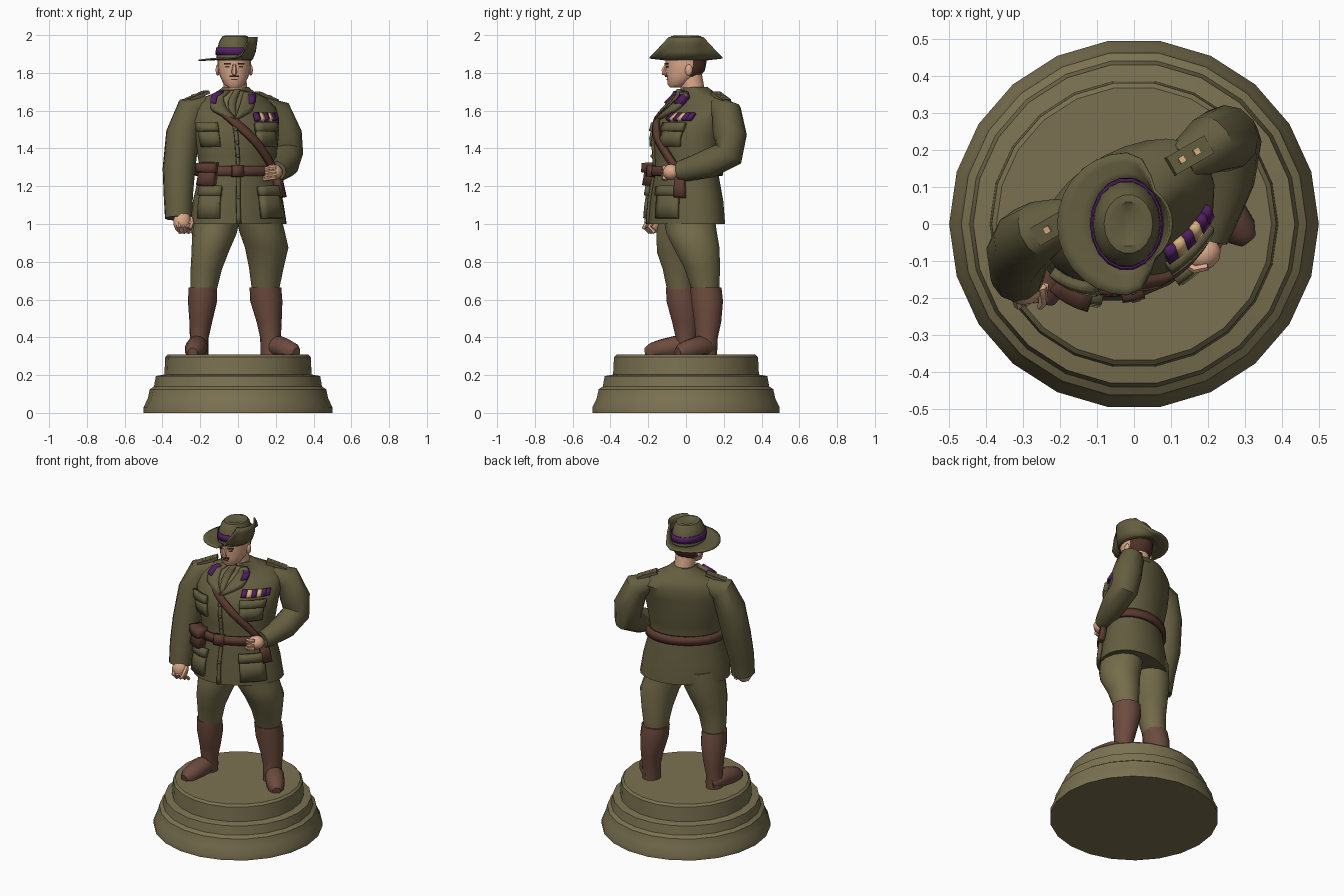
import bpy, bmesh
from math import sin, cos, radians, pi
from mathutils import Vector, Matrix

if "Cube" in bpy.data.objects:
    bpy.data.objects.remove(bpy.data.objects["Cube"])


def colour(name, r, g, b):
    m = bpy.data.materials.new(name)
    m.diffuse_color = [(c / 255) ** 2.2 for c in (r, g, b)] + [1]
    m.use_nodes = True
    m.node_tree.nodes["Principled BSDF"].inputs["Base Color"].default_value = m.diffuse_color
    return m


OLIVE = colour("jacket olive", 100, 94, 66)
BREECH = colour("breeches olive", 116, 108, 76)
STONE = colour("base olive", 122, 113, 82)
BOOT = colour("boot brown", 108, 76, 64)
LEATHER = colour("belt brown", 92, 62, 52)
SKIN = colour("skin", 220, 168, 138)
HAIR = colour("hair brown", 78, 52, 42)
PURPLE = colour("purple", 82, 36, 98)
TAN = colour("tan ribbon", 222, 180, 130)


def finish(name, bm, *mats, angle=40, solid=0):
    bmesh.ops.recalc_face_normals(bm, faces=bm.faces)
    me = bpy.data.meshes.new(name)
    bm.to_mesh(me)
    bm.free()
    for m in mats:
        me.materials.append(m)
    me.shade_smooth()
    me.set_sharp_from_angle(angle=radians(angle))
    ob = bpy.data.objects.new(name, me)
    bpy.context.collection.objects.link(ob)
    if solid:
        mod = ob.modifiers.new("thickness", 'SOLIDIFY')
        mod.thickness, mod.offset = solid, 0
    return ob


def skin_rings(bm, rings, caps=True):
    vs = [[bm.verts.new(p) for p in r] for r in rings]
    n = len(vs[0])
    for a, b in zip(vs, vs[1:]):
        for i in range(n):
            bm.faces.new((a[i], a[(i + 1) % n], b[(i + 1) % n], b[i]))
    if caps:
        bm.faces.new(vs[0])
        bm.faces.new(vs[-1])


def loft(name, rings, mat, n=16, rot=0, caps=True, **kw):
    """Stack of horizontal ellipses (z, x, y, half width, half depth)."""
    R = Matrix.Rotation(radians(rot), 3, 'Z')
    bm = bmesh.new()
    skin_rings(bm, [[R @ Vector((a * cos(2 * pi * i / n), b * sin(2 * pi * i / n), 0)) + Vector((x, y, z))
                     for i in range(n)] for z, x, y, a, b in rings], caps)
    return finish(name, bm, mat, **kw)


def limb(name, pts, mat, n=10, floor=None):
    """Round tube through (x, y, z, radius) points, optionally flattened at a floor."""
    P = [Vector(p[:3]) for p in pts]
    T = [(P[min(i + 1, len(P) - 1)] - P[max(i - 1, 0)]).normalized() for i in range(len(P))]
    q = Vector((0, 0, 1)).rotation_difference(T[0])
    rings = []
    for i, p in enumerate(P):
        if i:
            q = T[i - 1].rotation_difference(T[i]) @ q
        ring = [p + q @ Vector((cos(2 * pi * k / n), sin(2 * pi * k / n), 0)) * pts[i][3] for k in range(n)]
        if floor is not None:
            for v in ring:
                v.z = max(v.z, floor)
        rings.append(ring)
    bm = bmesh.new()
    skin_rings(bm, rings)
    return finish(name, bm, mat)


def ball(name, loc, size, mat, rot=0):
    bm = bmesh.new()
    M = Matrix.Translation(loc) @ Matrix.Rotation(radians(rot), 4, 'Z') @ Matrix.Diagonal((*size, 1))
    bmesh.ops.create_uvsphere(bm, u_segments=10, v_segments=7, radius=1, matrix=M)
    return finish(name, bm, mat)


def box(name, loc, size, mat, rz=0, ry=0):
    bm = bmesh.new()
    M = (Matrix.Translation(loc) @ Matrix.Rotation(radians(rz), 4, 'Z')
         @ Matrix.Rotation(radians(ry), 4, 'Y') @ Matrix.Diagonal((*size, 1)))
    bmesh.ops.create_cube(bm, size=1, matrix=M)
    return finish(name, bm, mat)


# Stepped round base
loft("base", [(0, 0, 0, .5, .5), (.03, 0, 0, .5, .5), (.075, 0, 0, .478, .478), (.125, 0, 0, .467, .467),
              (.14, 0, 0, .445, .445), (.195, 0, 0, .435, .435), (.203, 0, 0, .39, .39),
              (.295, 0, 0, .385, .385), (.308, 0, 0, .372, .372)], STONE, n=22)

# Belted jacket, turned toward the right
TURN, F = 28, -110    # body turn, and angle of the front seam on the ellipse
TORSO = [(1.0, .005, 0, .27, .188), (1.12, 0, 0, .255, .18), (1.25, 0, 0, .222, .16), (1.3, 0, 0, .215, .155),
         (1.36, -.005, .005, .222, .162), (1.46, -.01, .01, .24, .172), (1.55, -.015, .03, .25, .16),
         (1.62, -.02, .07, .24, .13), (1.67, -.02, .08, .18, .10), (1.70, -.012, .06, .10, .083),
         (1.725, -.012, .045, .07, .07)]
loft("jacket", TORSO, OLIVE, n=24, rot=TURN)


def on_torso(u, z, off):
    k = next((i for i in range(len(TORSO) - 2) if z <= TORSO[i + 1][0]), len(TORSO) - 2)
    lo, hi = TORSO[k], TORSO[k + 1]
    t = (z - lo[0]) / (hi[0] - lo[0])
    x, y, a, b = (lo[j] + (hi[j] - lo[j]) * t for j in range(1, 5))
    u = radians(u)
    return Matrix.Rotation(radians(TURN), 3, 'Z') @ Vector(((a + off) * cos(u), (b + off) * sin(u), 0)) + Vector((x, y, z))


def patch(name, corners, mat, thick=.012, nu=4, nv=3):
    """Plate hugging the jacket; corners are (angle, height) around a quad."""
    c = [Vector(p) for p in corners]
    bm = bmesh.new()
    g = [[bm.verts.new(on_torso(*(c[0].lerp(c[1], i / nu).lerp(c[3].lerp(c[2], i / nu), j / nv)), thick / 2))
          for i in range(nu + 1)] for j in range(nv + 1)]
    for j in range(nv):
        for i in range(nu):
            bm.faces.new((g[j][i], g[j][i + 1], g[j + 1][i + 1], g[j + 1][i]))
    return finish(name, bm, mat, solid=thick)


def panel(name, u0, u1, z0, z1, mat, thick=.012, nu=4, nv=2):
    return patch(name, [(u0, z0), (u1, z0), (u1, z1), (u0, z1)], mat, thick, nu, nv)


panel("front_placket", F - 3, F + 2, 1.0, 1.56, OLIVE, .012, 1, 14)
for u0, u1, side in ((-166, -133, "right"), (-83, -48, "left")):
    panel(side + "_chest_pocket", u0, u1, 1.41, 1.50, OLIVE, .018)
    panel(side + "_chest_flap", u0 - 1, u1 + 1, 1.49, 1.535, OLIVE, .028)
    panel(side + "_skirt_pocket", u0, u1, 1.03, 1.16, OLIVE, .022)
    panel(side + "_skirt_flap", u0 - 1, u1 + 1, 1.15, 1.20, OLIVE, .032)
for z in (1.14, 1.36, 1.43, 1.50):
    ball("button", on_torso(F, z, .014), (.009, .009, .009), OLIVE)

# Collar, lapels, shirt, tie and collar patches
patch("shirt_front", [(F - 2, 1.56), (F + 2, 1.56), (F + 30, 1.705), (F - 30, 1.705)], BREECH, .01, 4, 5)
patch("tie", [(F - 2, 1.56), (F + 2, 1.56), (F + 9, 1.715), (F - 9, 1.715)], OLIVE, .024, 2, 5)
for s, side in ((-1, "right"), (1, "left")):
    patch(side + "_lapel", [(F, 1.55), (F + s * 26, 1.60), (F + s * 42, 1.70), (F + s * 20, 1.70)], OLIVE, .028, 3, 5)
    patch(side + "_collar_patch", [(F + s * 22, 1.63), (F + s * 31, 1.635), (F + s * 40, 1.69), (F + s * 27, 1.69)],
          PURPLE, .042, 2, 3)

# Medal ribbons
for i in range(6):
    panel("ribbon", -83 + i * 7, -76 + i * 7, 1.55, 1.585, TAN if i in (1, 3) else PURPLE, .02, 1, 1)

# Belt, buckle, cross strap, holster and sword frog
panel("belt", 0, 360, 1.255, 1.305, LEATHER, .022, 28, 1)
panel("buckle", F - 10, F + 5, 1.25, 1.312, LEATHER, .04, 2, 1)
patch("cross_strap", [(-58, 1.29), (-50, 1.31), (-136, 1.68), (-146, 1.665)], LEATHER, .026, 1, 14)
panel("holster", -166, -142, 1.20, 1.30, LEATHER, .06)
panel("holster_flap", -168, -140, 1.27, 1.325, LEATHER, .075)
panel("sword_frog", -52, -38, 1.14, 1.26, LEATHER, .035)

# Sleeves and hands
limb("right_sleeve", [(-.17, .02, 1.63, .055), (-.25, -.015, 1.605, .08), (-.292, -.045, 1.48, .09),
                      (-.313, -.08, 1.29, .087), (-.316, -.12, 1.15, .078), (-.315, -.14, 1.03, .072)], OLIVE, 12)
limb("left_sleeve", [(.13, .165, 1.62, .055), (.205, .215, 1.59, .08), (.25, .232, 1.47, .09), (.262, .225, 1.37, .083),
                     (.25, .12, 1.32, .077), (.215, .0, 1.285, .06), (.203, -.04, 1.28, .052)], OLIVE, 12)
ball("right_hand", (-.295, -.175, 1.01), (.05, .045, .06), SKIN, 28)
ball("left_hand", (.188, -.08, 1.275), (.05, .045, .042), SKIN, 28)
for i in range(4):
    x, y = -.318 + i * .022, -.205 + i * .008
    limb("right_finger", [(x, y + .01, 1.02, .013), (x + .005, y - .014, .985, .013), (x + .012, y + .015, .955, .011)], SKIN, 6)
    z = 1.30 - i * .018
    limb("left_finger", [(.20, -.115, z, .011), (.165, -.122, z - .004, .012), (.135, -.105, z - .01, .01)], SKIN, 6)
limb("right_thumb", [(-.25, -.17, 1.03, .014), (-.245, -.21, 1.0, .013), (-.255, -.225, .975, .009)], SKIN, 6)

# Shoulder straps with rank pips
for side, x, y, z, ry in (("right", -.215, -.005, 1.678, -20), ("left", .15, .185, 1.672, 20)):
    box(side + "_shoulder_strap", (x, y, z), (.125, .055, .018), OLIVE, 30, ry)
    for d in (-.02, .02):
        box("rank_pip", (x + d, y + d * .55, z + .011 - abs(ry) / ry * d * .36), (.018, .018, .009), TAN, 30, ry)

# Legs: flared breeches, tall boots and feet
loft("right_breeches", [(1.07, -.10, 0, .12, .14), (.95, -.125, -.02, .118, .14), (.85, -.148, -.035, .098, .122),
                        (.76, -.168, -.037, .083, .088), (.64, -.183, -.03, .068, .07)], BREECH, 14)
loft("left_breeches", [(1.07, .10, .01, .12, .14), (.95, .13, .03, .12, .138), (.875, .152, .055, .115, .125),
                       (.77, .15, .085, .092, .098), (.64, .145, .105, .07, .072)], BREECH, 14)
loft("right_boot", [(.665, -.186, -.03, .075, .078), (.59, -.188, -.02, .077, .085), (.48, -.197, -.005, .06, .07),
                    (.40, -.205, 0, .05, .056), (.31, -.205, 0, .05, .056)], BOOT, 14)
loft("left_boot", [(.665, .145, .105, .084, .085), (.59, .15, .112, .085, .086), (.48, .165, .115, .066, .073),
                   (.40, .172, .11, .055, .06), (.31, .175, .105, .055, .06)], BOOT, 14)
for side, h, t in (("right", (-.203, .045), (-.24, -.215)), ("left", (.155, .145), (.31, -.045))):
    pts = [(h[0] + (t[0] - h[0]) * k, h[1] + (t[1] - h[1]) * k, z, r)
           for k, z, r in ((0, .34, .035), (.12, .345, .05), (.4, .35, .058), (.65, .335, .056), (.88, .325, .046), (1, .32, .025))]
    limb(side + "_foot", pts, BOOT, 12, floor=.304)

# Head and neck, with hair on the upper back faces
limb("neck", [(-.012, .045, 1.66, .062), (-.018, .02, 1.80, .062)], SKIN, 12)
head = loft("head", [(1.722, -.02, -.055, .03, .03), (1.74, -.02, -.043, .056, .055), (1.78, -.02, -.015, .075, .088),
                     (1.81, -.02, -.003, .084, .103), (1.84, -.02, 0, .088, .108), (1.89, -.02, 0, .088, .113)], SKIN, 18)
head.data.materials.append(HAIR)
for p in head.data.polygons:
    if p.center.z > 1.775 and p.center.y > .025:
        p.material_index = 1
limb("nose", [(-.02, -.105, 1.845, .008), (-.02, -.118, 1.815, .013), (-.02, -.117, 1.798, .015), (-.02, -.10, 1.792, .009)], SKIN, 6)
box("moustache", (-.02, -.105, 1.782), (.05, .012, .009), HAIR)
box("mouth", (-.02, -.1, 1.764), (.034, .008, .005), HAIR)
for s in (-1, 1):
    box("eye", (-.02 + s * .035, -.097, 1.832), (.022, .009, .008), HAIR, s * 20)
    box("eyebrow", (-.02 + s * .036, -.102, 1.849), (.034, .009, .007), HAIR, s * 22)
    ball("ear", (-.02 + s * .087, .015, 1.815), (.012, .02, .03), SKIN)

# Slouch hat: crown, band, and brim pinned up on its left side
loft("hat_crown", [(1.865, -.02, 0, .095, .122), (1.93, -.02, 0, .09, .115), (1.97, -.018, 0, .08, .10),
                   (1.995, -.015, 0, .066, .08), (1.998, -.015, 0, .05, .06), (1.985, -.015, 0, .02, .04)], OLIVE, 18)
loft("hat_band", [(1.895, -.02, 0, .097, .124), (1.935, -.02, 0, .094, .119)], PURPLE, 18, caps=False, solid=.005)
rings = []
for t in (0, .35, .7, 1):
    ring = []
    for i in range(28):
        c, s = cos(2 * pi * i / 28), sin(2 * pi * i / 28)
        f = min(max((c - .15) / .45, 0), 1)
        flat = Vector((-.02 + c * (.088 + .10 * t), s * (.115 + .078 * t), 1.872 + t * (.014 * s * s - .006)))
        up = Vector((-.02 + c * (.095 + .026 * t ** .5), s * (.12 - .005 * t), 1.872 + .118 * t))
        ring.append(flat.lerp(up, f))
    rings.append(ring)
bm = bmesh.new()
skin_rings(bm, rings, caps=False)
finish("hat_brim", bm, OLIVE, angle=50, solid=.008)
